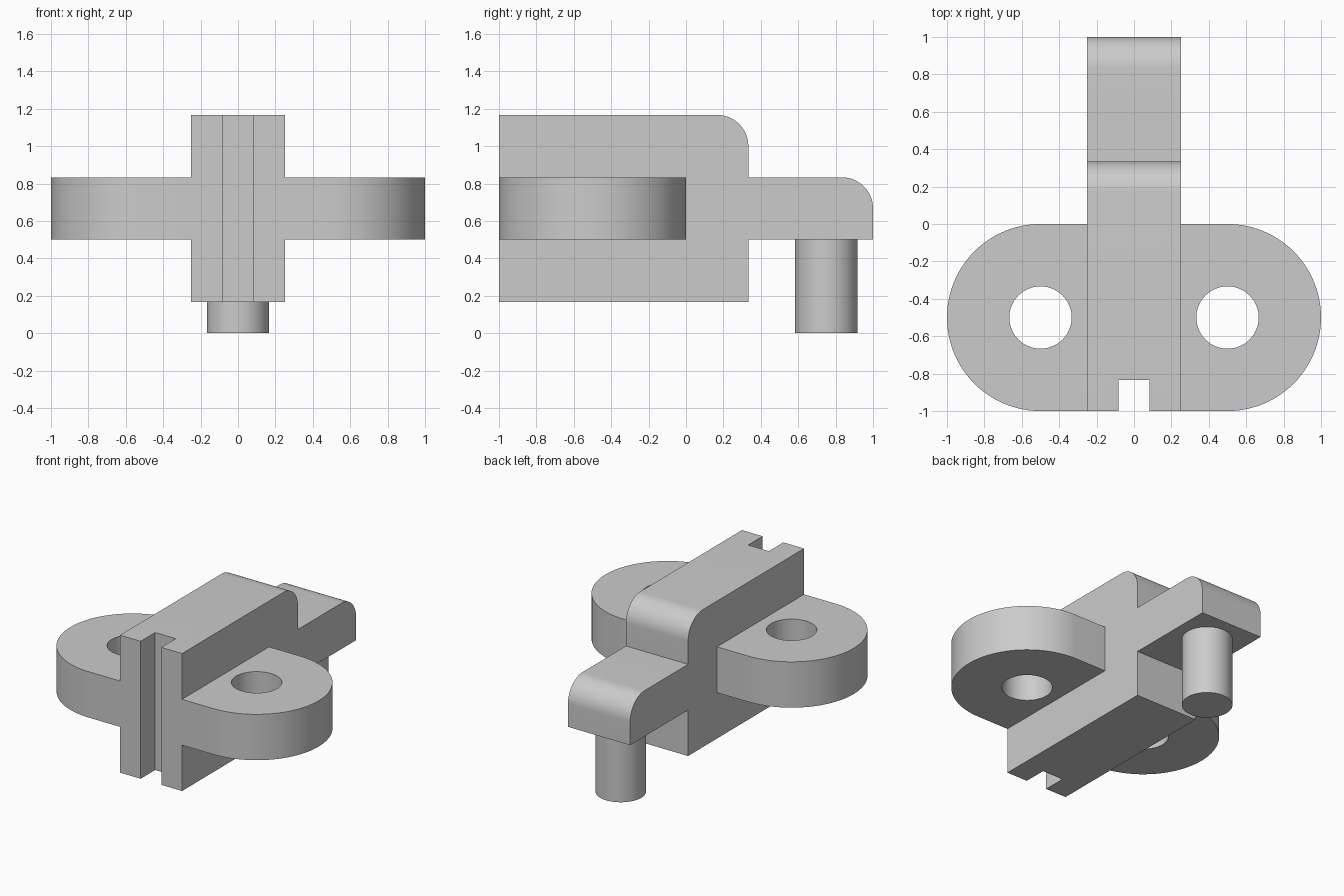
import bpy, bmesh
from math import sin, cos, pi, radians
from mathutils import Vector

if "Cube" in bpy.data.objects:
    bpy.data.objects.remove(bpy.data.objects["Cube"])

U = 1 / 6  # design module


def arc(cx, cy, r, a0, a1, n):
    return [(cx + r * cos(radians(a0 + (a1 - a0) * i / n)),
             cy + r * sin(radians(a0 + (a1 - a0) * i / n))) for i in range(n + 1)]


def prism(name, points, direction):
    """Extrude a closed 3D outline along a direction."""
    bm = bmesh.new()
    face = bm.faces.new([bm.verts.new(p) for p in points])
    ext = bmesh.ops.extrude_face_region(bm, geom=[face])
    bmesh.ops.translate(bm, vec=Vector(direction),
                        verts=[g for g in ext["geom"] if isinstance(g, bmesh.types.BMVert)])
    bmesh.ops.recalc_face_normals(bm, faces=bm.faces)
    mesh = bpy.data.meshes.new(name)
    bm.to_mesh(mesh)
    bm.free()
    obj = bpy.data.objects.new(name, mesh)
    bpy.context.collection.objects.link(obj)
    return obj


def plate(name, outline, z0, z1):
    return prism(name, [(x, y, z0) for x, y in outline], (0, 0, z1 - z0))


def disc(name, x, y, r, z0, z1):
    return plate(name, arc(x, y, r, 0, 360, 64)[:-1], z0, z1)


def combine(target, other, operation):
    mod = target.modifiers.new(operation, "BOOLEAN")
    mod.operation, mod.solver, mod.object = operation, "EXACT", other
    bpy.context.view_layer.objects.active = target
    bpy.ops.object.modifier_apply(modifier=mod.name)
    bpy.data.objects.remove(other)


# Central block and rear arm as one side profile (y, z) with rounded corners
side = [(-1, U), (2 * U, U), (2 * U, 3 * U), (1, 3 * U)]
side += arc(5 * U, 4 * U, U, 0, 90, 16)
side += [(2 * U, 5 * U)] + arc(U, 6 * U, U, 0, 90, 16) + [(-1, 7 * U)]
bracket = prism("bracket", [(-0.25, y, z) for y, z in side], (0.5, 0, 0))

# Rounded mounting flange with two bolt holes
flange = plate("flange", arc(0.5, -0.5, 0.5, -90, 90, 48) + arc(-0.5, -0.5, 0.5, 90, 270, 48),
               3 * U, 5 * U)
for s in (-1, 1):
    combine(flange, disc("bolt_hole", s * 0.5, -0.5, U, 0, 1.2), "DIFFERENCE")
combine(bracket, flange, "UNION")

# Locating pin under the arm
combine(bracket, disc("pin", 0, 0.75, U, 0, 3.5 * U), "UNION")

# Vertical key slot in the front face
slot = [(-U / 2, -1.1), (U / 2, -1.1), (U / 2, -5 * U), (-U / 2, -5 * U)]
combine(bracket, plate("key_slot", slot, 0, 1.3), "DIFFERENCE")

# Smooth curved walls, keep crisp edges
bpy.ops.object.select_all(action="DESELECT")
bracket.select_set(True)
bpy.context.view_layer.objects.active = bracket
bpy.ops.object.shade_smooth_by_angle(angle=radians(30))
